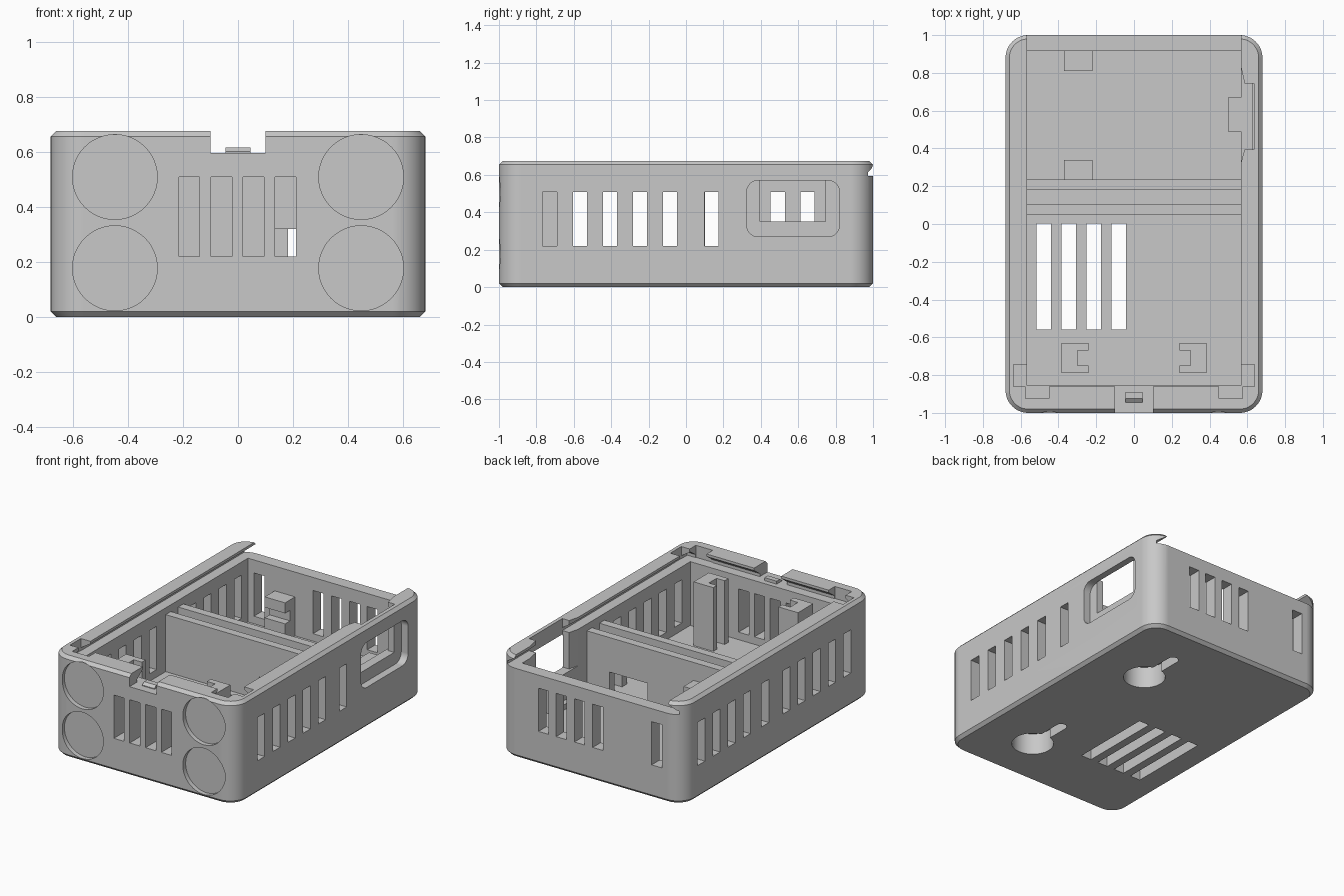
import bpy, bmesh
from math import cos, sin, pi, radians

cube = bpy.data.objects.get("Cube")
if cube:
    bpy.data.objects.remove(cube, do_unlink=True)

GREY = (0.58, 0.58, 0.58, 1)
grey = bpy.data.materials.new("light_grey_plastic")
grey.use_nodes = True
grey.diffuse_color = GREY
grey.node_tree.nodes["Principled BSDF"].inputs["Base Color"].default_value = GREY


def loft(name, rings):
    """Closed solid through rings of 3D points."""
    bm = bmesh.new()
    loops = [[bm.verts.new(p) for p in ring] for ring in rings]
    n = len(loops[0])
    bm.faces.new(loops[0])
    bm.faces.new(loops[-1])
    for a, b in zip(loops, loops[1:]):
        for i in range(n):
            j = (i + 1) % n
            bm.faces.new((a[i], a[j], b[j], b[i]))
    bmesh.ops.recalc_face_normals(bm, faces=bm.faces)
    mesh = bpy.data.meshes.new(name)
    bm.to_mesh(mesh)
    bm.free()
    mesh.materials.append(grey)
    obj = bpy.data.objects.new(name, mesh)
    bpy.context.scene.collection.objects.link(obj)
    return obj


def prism(name, outline, axis, lo, hi):
    """Extrude a 2D outline along x, y or z."""
    place = {"x": lambda p, t: (t, p[0], p[1]),
             "y": lambda p, t: (p[0], t, p[1]),
             "z": lambda p, t: (p[0], p[1], t)}[axis]
    return loft(name, [[place(p, t) for p in outline] for t in (lo, hi)])


def rect(u0, u1, v0, v1):
    return [(u0, v0), (u1, v0), (u1, v1), (u0, v1)]


def box(name, x0, x1, y0, y1, z0, z1):
    return prism(name, rect(x0, x1, y0, y1), "z", z0, z1)


def circle(u, v, r, n=48):
    return [(u + r * cos(2 * pi * i / n), v + r * sin(2 * pi * i / n)) for i in range(n)]


def rounded(u0, u1, v0, v1, r, n=12):
    corners = [(u1 - r, v1 - r), (u0 + r, v1 - r), (u0 + r, v0 + r), (u1 - r, v0 + r)]
    return [(cu + r * cos(pi / 2 * (k + i / n)), cv + r * sin(pi / 2 * (k + i / n)))
            for k, (cu, cv) in enumerate(corners) for i in range(n + 1)]


def cut(obj, cutter):
    mod = obj.modifiers.new("cut", "BOOLEAN")
    mod.operation = "DIFFERENCE"
    mod.solver = "EXACT"
    mod.object = cutter
    cutter.hide_render = True
    bpy.context.view_layer.objects.active = obj
    bpy.ops.object.modifier_apply(modifier=mod.name)
    bpy.data.objects.remove(cutter, do_unlink=True)


# Case body with chamfered rims
W, L, H, C, R = 0.68, 1.0, 0.675, 0.02, 0.12
rings = []
for z, inset in ((0, C), (C, 0), (H - C, 0), (H, C)):
    outline = rounded(-W + inset, W - inset, -L + inset, L - inset, R - inset)
    rings.append([(x, y, z) for x, y in outline])
body = loft("case_body", rings)

# Cavity above a thick floor
FLOOR, LEDGE, TOP = 0.17, 0.595, H + 0.1
cut(body, box("cavity", -0.567, 0.567, -0.855, 0.915, FLOOR, TOP))

# Lid channel, open at the back, undercut at the sides and front
channel = []
for z, x, y in ((LEDGE, 0.635, -0.92), (0.615, 0.635, -0.92), (0.658, 0.567, -0.86), (TOP, 0.567, -0.86)):
    channel.append([(-x, y, z), (x, y, z), (x, 1.1, z), (-x, 1.1, z)])
cut(body, loft("lid_channel", channel))

# Corner notches for the lid tabs, and the latch notch
for s in (-1, 1):
    xs = sorted((s * 0.56, s * 0.637))
    cut(body, box("side_tab_notch", *xs, -0.86, -0.745, LEDGE, TOP))
    xs = sorted((s * 0.45, s * 0.575))
    cut(body, box("front_tab_notch", *xs, -0.925, -0.85, LEDGE, TOP))
cut(body, box("latch_notch", -0.1, 0.1, -1.1, -0.84, LEDGE, TOP))

# Vent slots in the four walls and floor
SLOT, Z0, Z1 = 0.038, 0.22, 0.508
shared = [-0.728, -0.566, -0.406, -0.246, -0.086, 0.136]
for y in shared:
    cut(body, box("vent", 0.5, 0.75, y - SLOT, y + SLOT, Z0, Z1))
for y in shared + [0.33, 0.49, 0.65, 0.81]:
    cut(body, box("vent", -0.75, -0.5, y - SLOT, y + SLOT, Z0, Z1))
for i in range(4):
    x = -0.177 + 0.1167 * i
    cut(body, box("vent", x - SLOT, x + SLOT, -1.1, -0.8, Z0, Z1))
for x in (-0.485, -0.05, 0.085, 0.22, 0.35):
    cut(body, box("vent", x - SLOT, x + SLOT, 0.85, 1.1, Z0, Z1))
for i in range(4):
    x = -0.477 + 0.132 * i
    cut(body, box("floor_vent", x - SLOT, x + SLOT, -0.558, 0.002, -0.1, 0.3))

# Connector window: rounded outer recess, inner relief open to the top
cut(body, prism("window_recess", rounded(0.325, 0.82, 0.27, 0.57, 0.06, 8), "x", 0.63, 0.8))
relief = [(0.5, 0.83), (0.567, 0.83), (0.585, 0.745), (0.635, 0.745),
          (0.635, 0.395), (0.585, 0.395), (0.567, 0.325), (0.5, 0.325)]
cut(body, prism("window_relief", relief, "z", 0.352, TOP))

# Round shallow pockets on the front
for x in (-0.447, 0.447):
    for z in (0.177, 0.508):
        cut(body, prism("round_pocket", circle(x, z, 0.154), "y", -1.1, -0.97))

# Keyhole hangers underneath
for y in (-0.64, 0.44):
    cut(body, prism("keyhole_round", circle(0.285, y, 0.13), "z", -0.1, 0.145))
    cut(body, prism("keyhole_neck", rounded(0.25, 0.32, y, y + 0.31, 0.034, 6), "z", -0.1, 0.145))

bpy.ops.object.select_all(action="DESELECT")
body.select_set(True)
bpy.context.view_layer.objects.active = body
bpy.ops.object.shade_smooth_by_angle(angle=radians(30))
weighted = body.modifiers.new("even_normals", "WEIGHTED_NORMAL")
weighted.keep_sharp = True

# Twin dividers with a cable opening
profile = [(-0.57, 0.16), (0.12, 0.16), (0.12, 0.32), (0.4, 0.32),
           (0.4, 0.16), (0.57, 0.16), (0.57, 0.55), (-0.57, 0.55)]
prism("front_divider", profile, "y", 0.048, 0.102)
prism("back_divider", profile, "y", 0.18, 0.235)

# C-shaped posts facing each other, level with the lid ledge
post = [(0.385, -0.63), (0.24, -0.63), (0.24, -0.67), (0.3, -0.67),
        (0.3, -0.75), (0.24, -0.75), (0.24, -0.79), (0.385, -0.79)]
for side, s in (("left", 1), ("right", -1)):
    prism(side + "_post", [(s * x, y) for x, y in post], "z", 0.16, LEDGE)


# Board clips: stepped brackets on the back wall, divider and side wall
def clip(depth, top):
    return [(-0.01, 0.16), (depth, 0.16), (depth, top - 0.14), (depth / 2, top - 0.14),
            (depth / 2, top - 0.07), (depth, top - 0.07), (depth, top), (-0.01, top)]


prism("back_clip", [(0.915 - d, z) for d, z in clip(0.105, 0.43)], "x", -0.37, -0.22)
prism("divider_clip", [(0.235 + d, z) for d, z in clip(0.105, 0.43)], "x", -0.37, -0.22)
prism("side_clip", [(0.567 - d, z) for d, z in clip(0.07, 0.345)], "y", 0.49, 0.67)

# Latch bump in the front notch
prism("latch_bump", [(-0.945, 0.59), (-0.89, 0.59), (-0.89, 0.615), (-0.925, 0.615), (-0.945, 0.6)],
      "x", -0.045, 0.045)
